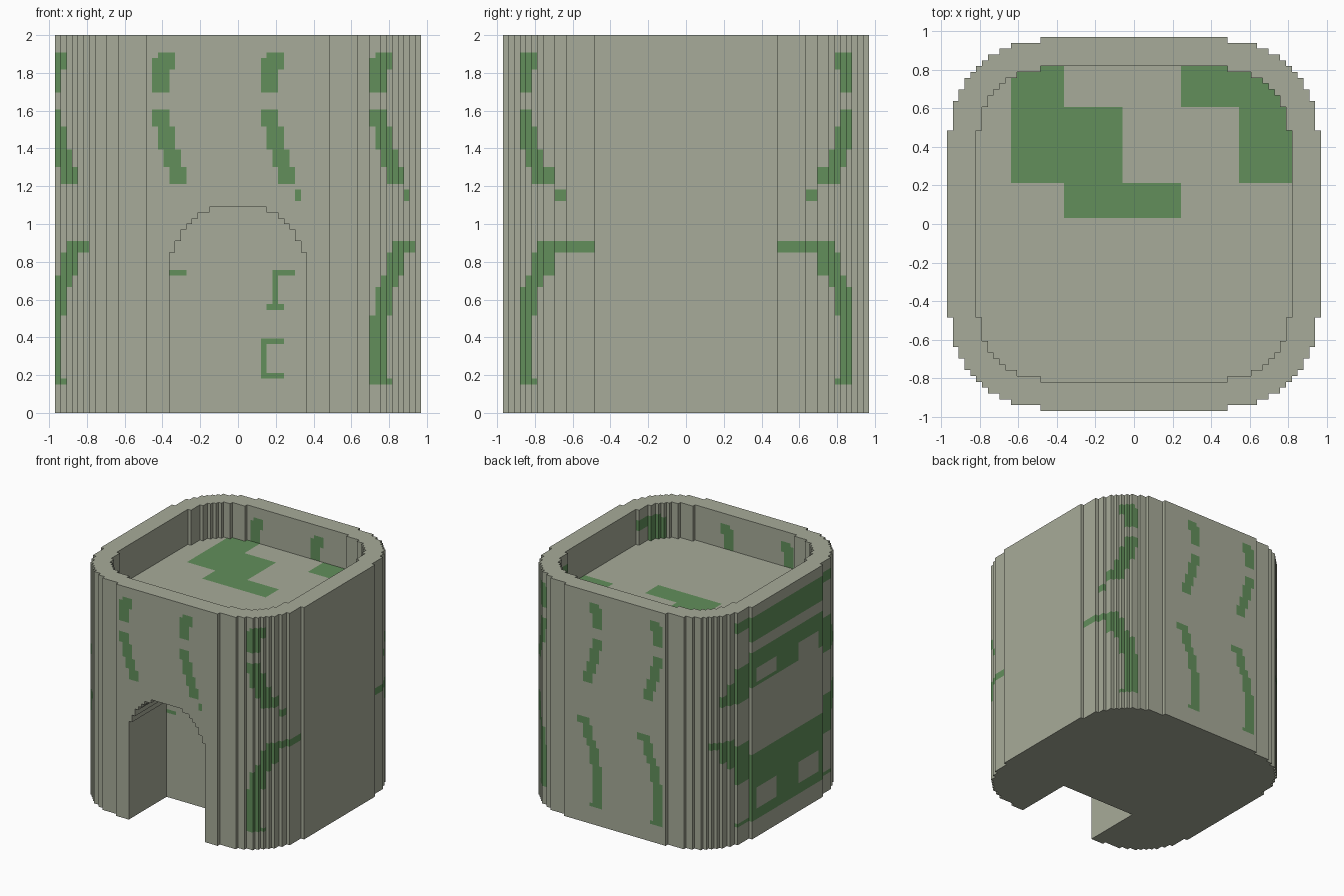
import bpy
import bmesh

old = bpy.data.objects.get("Cube")
if old:
    bpy.data.objects.remove(old, do_unlink=True)

HEIGHT = 66          # block counts
HALF = 32
FLOOR = 56           # pool floor level
ARCH_BACK = -15
PERIOD = 19          # spacing of the moss streaks
U = 2 / HEIGHT


def material(name, rgb):
    m = bpy.data.materials.new(name)
    m.use_nodes = True
    m.diffuse_color = (*rgb, 1)
    m.node_tree.nodes["Principled BSDF"].inputs["Base Color"].default_value = (*rgb, 1)
    return m


stone = material("grey stone", (0.386, 0.407, 0.319))
moss = material("green moss", (0.122, 0.275, 0.105))


# Stepped profiles: a point is inside if it fits under any step
def mirrored(steps):
    return steps + [(b, a) for a, b in steps]


OUTER = mirrored([(16, 32), (21, 31), (23, 30), (25, 29), (26, 28), (27, 27)])
INNER = mirrored([(16, 27), (20, 26), (22, 25), (23, 24)])
ARCH = [(12, 28), (11, 30), (10, 32), (9, 33), (8, 34), (7, 35), (5, 36)]


def rank(i):
    return i + 1 if i >= 0 else -i


def fits(a, b, steps):
    return any(a <= w and b <= h for w, h in steps)


# Moss streaks on the walls: bottom, top, shift, width
STREAKS = [(5, 6, 0, 4), (6, 17, 0, 3), (17, 22, 1, 3), (22, 24, 2, 3),
           (24, 28, 3, 3), (28, 30, 4, 4), (40, 43, 3, 3), (43, 46, 2, 3),
           (46, 50, 1, 3), (50, 53, 0, 3), (56, 60, 0, 3), (60, 62, 0, 4),
           (62, 63, 1, 3)]
# Patches as rectangles: x0, x1, then y or z range
FLOOR_MOSS = [(-21, -12, 20, 27), (-21, -2, 7, 20), (-12, 8, 1, 7),
              (8, 27, 20, 27), (18, 27, 7, 20)]
ARCH_MOSS = [(4, 5, 6, 13), (4, 8, 12, 13), (4, 8, 6, 7), (5, 8, 18, 19),
             (6, 7, 18, 25), (7, 10, 24, 25), (-12, -9, 24, 25)]
GAPS = [(5, 14, 44, 48), (5, 14, 8, 14), (-14, -5, 43, 48), (-14, -5, 8, 14)]


def in_rects(a, b, rects):
    return any(p <= a < q and r <= b < s for p, q, r, s in rects)


def is_moss(x, y, z, nz):
    if nz:
        return nz > 0 and z == FLOOR - 1 and in_rects(x, y, FLOOR_MOSS)
    if y <= ARCH_BACK and abs(x) <= 16 and z < 32:
        return y == ARCH_BACK and in_rects(x, z, ARCH_MOSS)
    if x == -HALF and in_rects(y, z, GAPS):
        return False
    u = (x - 4) % PERIOD
    if u == 6 and 37 <= z < 39:
        return x > 0 and (y < 0 or x > 20)
    return any(a <= z < b and s <= u < s + w for a, b, s, w in STREAKS)


# Solid blocks: rounded tower minus the pool and the arched doorway
solid = set()
for x in range(-HALF, HALF):
    for y in range(-HALF, HALF):
        if not fits(rank(x), rank(y), OUTER):
            continue
        pool = fits(rank(x), rank(y), INNER)
        for z in range(FLOOR if pool else HEIGHT):
            if y >= ARCH_BACK or not fits(rank(x), z + 1, ARCH):
                solid.add((x, y, z))

# Exposed block faces become the surface
bm = bmesh.new()
verts = {}


def vert(p):
    if p not in verts:
        verts[p] = bm.verts.new([c * U for c in p])
    return verts[p]


CORNERS = [(0, 0), (1, 0), (1, 1), (0, 1)]
for cell in solid:
    for axis in range(3):
        for side in (-1, 1):
            near = list(cell)
            near[axis] += side
            if tuple(near) in solid:
                continue
            ring = []
            for a, b in CORNERS[::side]:
                p = list(cell)
                p[axis] += side > 0
                p[(axis + 1) % 3] += a
                p[(axis + 2) % 3] += b
                ring.append(vert(tuple(p)))
            face = bm.faces.new(ring)
            face.material_index = int(is_moss(*cell, side if axis == 2 else 0))

# Merge flat areas of one colour
bmesh.ops.dissolve_limit(bm, angle_limit=0.01, verts=bm.verts[:], edges=bm.edges[:],
                         delimit={'MATERIAL', 'NORMAL'})

mesh = bpy.data.meshes.new("tower")
bm.to_mesh(mesh)
bm.free()
mesh.materials.append(stone)
mesh.materials.append(moss)
tower = bpy.data.objects.new("tower", mesh)
bpy.context.scene.collection.objects.link(tower)
